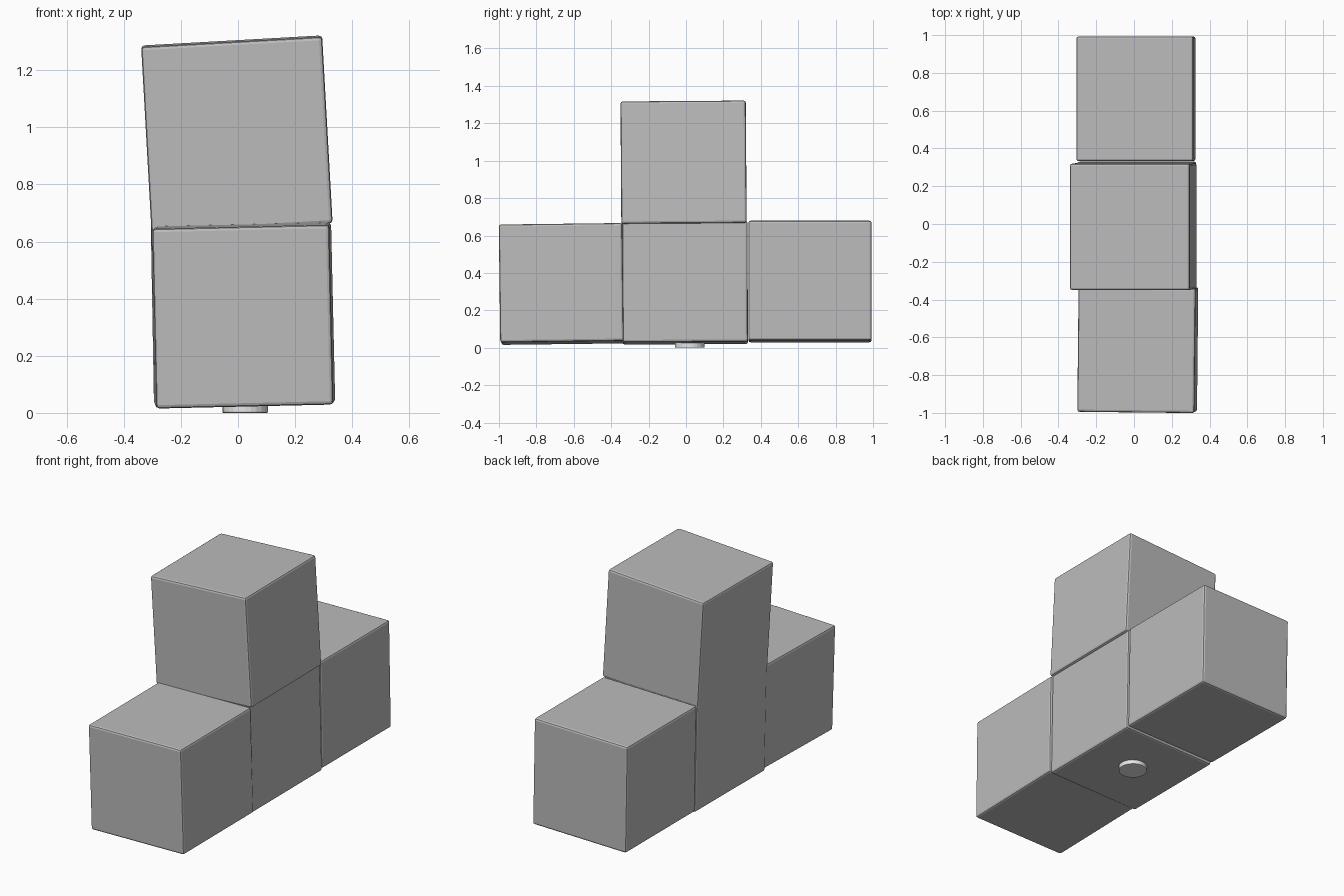
import bpy, bmesh
from math import radians

cube = bpy.data.objects.get("Cube")
if cube:
    bpy.data.objects.remove(cube, do_unlink=True)


def material(name, value):
    mat = bpy.data.materials.new(name)
    mat.use_nodes = True
    colour = (value, value, value, 1)
    mat.diffuse_color = colour
    mat.node_tree.nodes["Principled BSDF"].inputs["Base Color"].default_value = colour
    return mat


grey = material("stone grey", 0.5)
pale = material("pale grey", 0.8)


def finish(obj, mat, bevel):
    obj.data.materials.append(mat)
    mod = obj.modifiers.new("worn edges", "BEVEL")
    mod.width = bevel
    mod.segments = 2
    mod.limit_method = "ANGLE"


def block(name, size, centre, tilt):
    """A slightly crooked cube with worn edges."""
    bpy.ops.mesh.primitive_cube_add(size=1, location=centre,
                                    rotation=[radians(a) for a in tilt])
    obj = bpy.context.object
    obj.name = name
    bm = bmesh.new()
    bm.from_mesh(obj.data)
    bmesh.ops.scale(bm, vec=size, verts=bm.verts)
    bm.to_mesh(obj.data)
    bm.free()
    finish(obj, grey, 0.012)


# Row of three blocks with one stacked on the middle
block("front_block", (0.62, 0.66, 0.63), (0.02, -0.664, 0.341), (0.7, -1.3, -0.6))
block("middle_block", (0.62, 0.67, 0.645), (0.013, -0.005, 0.347), (0.2, -1.2, 0))
block("back_block", (0.62, 0.66, 0.64), (0.01, 0.663, 0.354), (0, -1, 0))
block("top_block", (0.635, 0.67, 0.655), (-0.004, -0.013, 0.975), (0.4, -3.2, 0))

# Small round pad under the middle block
bpy.ops.mesh.primitive_cylinder_add(vertices=24, radius=0.08, depth=0.03,
                                    location=(0.025, 0.02, 0.015))
pad = bpy.context.object
pad.name = "bottom_pad"
finish(pad, pale, 0.004)
